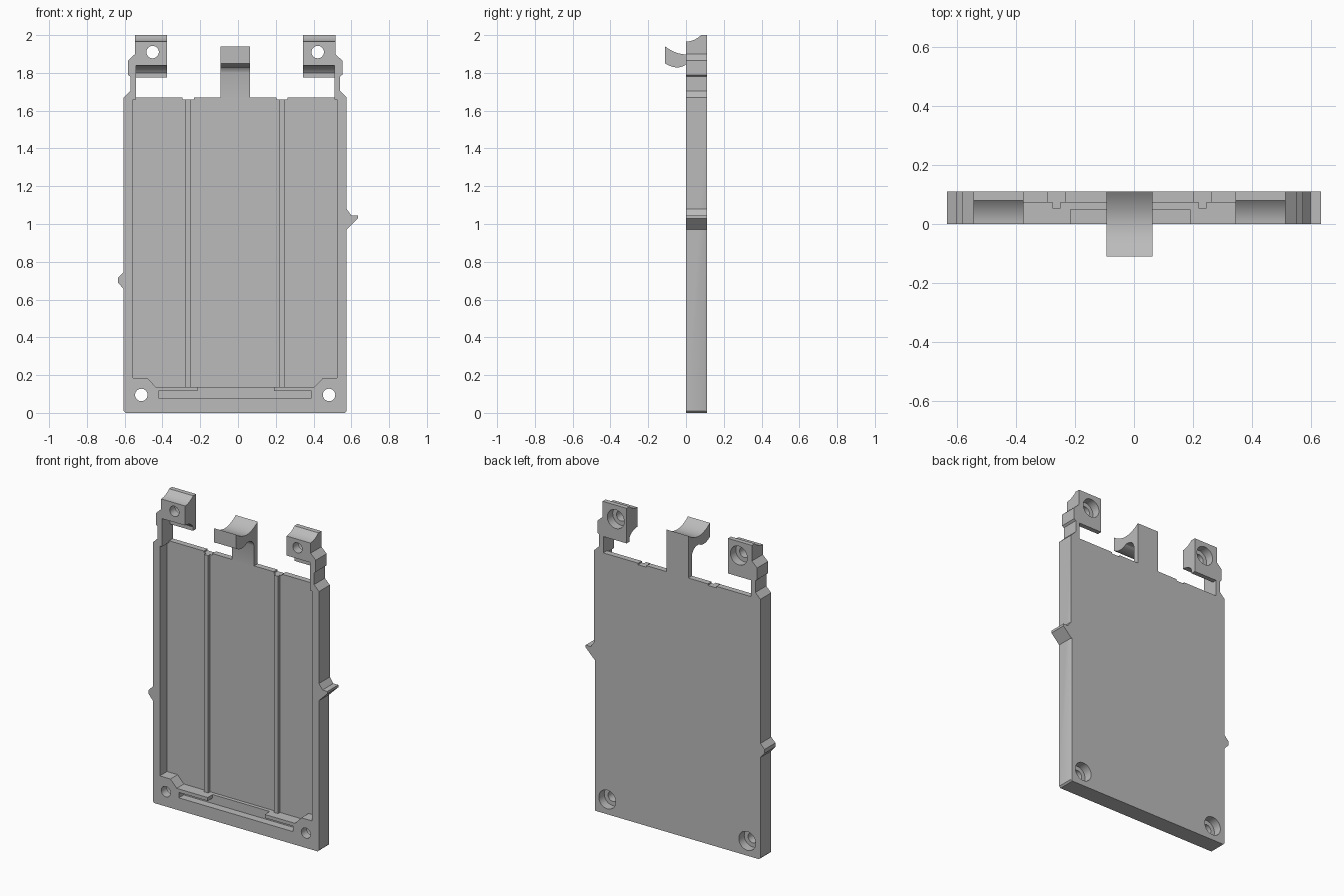
import bpy, bmesh, math
from mathutils import Vector

old = bpy.data.objects.get("Cube")
if old:
    bpy.data.objects.remove(old, do_unlink=True)

MID = -0.015    # centre line of the tray
BACK = 0.11     # rear face
FLOOR = 0.073   # front face of the recessed floor

grey = bpy.data.materials.new("plain grey")
grey.use_nodes = True
grey.diffuse_color = (0.5, 0.5, 0.5, 1)
grey.node_tree.nodes["Principled BSDF"].inputs["Base Color"].default_value = (0.5, 0.5, 0.5, 1)


def prism(name, points, start, end, axis="Y"):
    """Extrude a profile: (x, z) along Y, (y, z) along X or (x, y) along Z."""
    place = {"Y": lambda a, b, d: (a, d, b),
             "X": lambda a, b, d: (d, a, b),
             "Z": lambda a, b, d: (a, b, d)}[axis]
    bm = bmesh.new()
    face = bm.faces.new([bm.verts.new(place(a, b, start)) for a, b in points])
    top = bmesh.ops.extrude_face_region(bm, geom=[face])
    shift = Vector(place(0, 0, end - start))
    bmesh.ops.translate(bm, vec=shift,
                        verts=[v for v in top["geom"] if isinstance(v, bmesh.types.BMVert)])
    bmesh.ops.recalc_face_normals(bm, faces=bm.faces)
    mesh = bpy.data.meshes.new(name)
    bm.to_mesh(mesh)
    bm.free()
    mesh.materials.append(grey)
    obj = bpy.data.objects.new(name, mesh)
    bpy.context.collection.objects.link(obj)
    return obj


def box(name, x0, x1, y0, y1, z0, z1):
    return prism(name, [(x0, z0), (x1, z0), (x1, z1), (x0, z1)], y0, y1)


def disc(x, z, radius, y0, y1):
    ring = [(x + radius * math.cos(i * math.tau / 32), z + radius * math.sin(i * math.tau / 32))
            for i in range(32)]
    return prism("hole_cutter", ring, y0, y1)


def curve(p, q, r, steps=10):
    """Points of a smooth bend from p to r, pulled towards q."""
    p, q, r = Vector(p), Vector(q), Vector(r)
    ts = [i / steps for i in range(steps + 1)]
    return [tuple(p * (1 - t) ** 2 + q * 2 * t * (1 - t) + r * t * t) for t in ts]


def cut(obj, cutters):
    for c in cutters:
        c.hide_render = True
        mod = obj.modifiers.new("cut", "BOOLEAN")
        mod.operation, mod.solver, mod.object = "DIFFERENCE", "EXACT", c
    bpy.context.view_layer.update()
    result = obj.evaluated_get(bpy.context.evaluated_depsgraph_get())
    mesh = bpy.data.meshes.new_from_object(result)
    obj.modifiers.clear()
    obj.data = mesh
    for c in cutters:
        bpy.data.objects.remove(c, do_unlink=True)


def smooth(obj):
    obj.data.shade_smooth()
    obj.data.set_sharp_from_angle(angle=math.radians(30))


def mirrored(side, points):
    return [(MID + side * x, z) for x, z in points]


def screw_hole(x, z):
    return [disc(x, z, 0.033, -0.1, 0.2), disc(x, z, 0.06, 0.055, 0.2)]


# Tray body with cut corners at the foot
half = [(0.58, 0), (0.59, 0.01), (0.59, 1.67)]
tray = prism("tray", mirrored(-1, half) + mirrored(1, half[::-1]), 0, BACK)

# Recess, cable groove, screw holes and small floor notches
inner = [(0.42, 0.137), (0.465, 0.185), (0.54, 0.185), (0.54, 1.8)]
cutters = [
    prism("recess_cutter", mirrored(-1, inner) + mirrored(1, inner[::-1]), -0.1, FLOOR),
    box("groove_cutter", -0.42, 0.39, -0.1, 0.05, 0.08, 0.115),
    box("groove_gap_cutter", -0.215, 0.19, -0.1, 0.05, 0.1, 0.15),
    prism("edge_cutter", [(0.565, 0.12), (0.585, 0.12), (0.585, 0.08)], -0.1, 0.97, "Z"),
]
for side in (-1, 1):
    cutters += screw_hole(MID + side * 0.497, 0.095)
    x = MID + side * 0.248
    cutters.append(box("notch_cutter", x - 0.03, x + 0.03, -0.1, 0.2, 1.66, 1.8))
cut(tray, cutters)
smooth(tray)

# Mirrored parts: floor rib, side arm and screw tab
arm = [(0.525, 1.66), (0.59, 1.66), (0.59, 1.67), (0.555, 1.705), (0.555, 1.78),
       (0.567, 1.79), (0.567, 1.865), (0.53, 1.9), (0.525, 1.9)]
tab = (curve((0, 1.965), (0.045, 1.967), (0.08, 2.0))
       + [(BACK, 2.0), (BACK, 1.775), (0.08, 1.775)]
       + curve((0.08, 1.8), (0.055, 1.84), (0, 1.84)))
for side, label in ((-1, "right"), (1, "left")):
    x = MID + side * 0.248
    box(label + "_floor_rib", x - 0.014, x + 0.014, 0.053, FLOOR + 0.005, 0.13, 1.66)
    prism(label + "_arm", mirrored(side, arm), 0, BACK)
    screw_tab = prism(label + "_screw_tab", tab, MID + side * 0.36, MID + side * 0.53, "X")
    cut(screw_tab, screw_hole(MID + side * 0.437, 1.91))
    smooth(screw_tab)

# Central stem with a saddle-shaped hook
hook = (curve((-0.11, 1.94), (0, 1.856), (BACK, 1.94), 16)
        + [(BACK, 1.66), (FLOOR, 1.66)]
        + curve((FLOOR, 1.8), (0.06, 1.85), (0, 1.845))
        + curve((-0.01, 1.838), (-0.055, 1.815), (-0.11, 1.85)))
smooth(prism("hook", hook, MID - 0.078, MID + 0.078, "X"))

# Side catches
prism("right_catch", [(-0.6, 0.65), (-0.605, 0.655), (-0.635, 0.69), (-0.635, 0.715),
                      (-0.605, 0.745), (-0.6, 0.75)], 0, BACK)
prism("left_catch", [(0.565, 0.97), (0.575, 0.97), (0.635, 1.03), (0.635, 1.045),
                     (0.6, 1.045), (0.575, 1.08), (0.565, 1.08)], 0, BACK)
